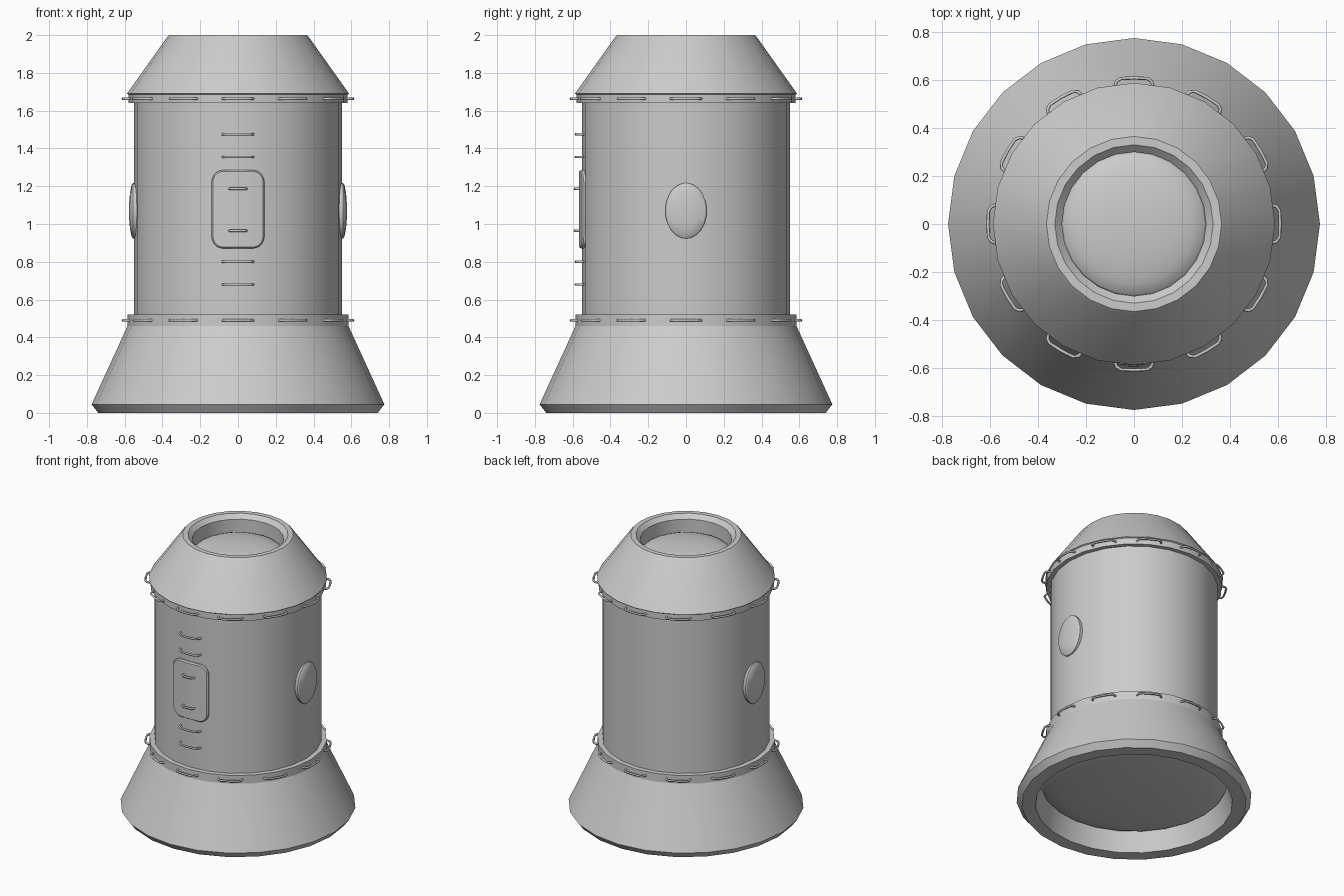
import bpy, bmesh
from math import sin, cos, pi, radians, sqrt

cube = bpy.data.objects.get("Cube")
if cube:
    bpy.data.objects.remove(cube, do_unlink=True)

grey = bpy.data.materials.new("hull_grey")
grey.use_nodes = True
COLOUR = (0.6, 0.6, 0.6, 1)
grey.diffuse_color = COLOUR
grey.node_tree.nodes["Principled BSDF"].inputs["Base Color"].default_value = COLOUR

BODY_R = 0.55


def finish(name, bm, angle=20):
    bmesh.ops.recalc_face_normals(bm, faces=bm.faces)
    mesh = bpy.data.meshes.new(name)
    bm.to_mesh(mesh)
    bm.free()
    mesh.materials.append(grey)
    obj = bpy.data.objects.new(name, mesh)
    bpy.context.collection.objects.link(obj)
    bpy.ops.object.select_all(action='DESELECT')
    obj.select_set(True)
    bpy.context.view_layer.objects.active = obj
    bpy.ops.object.shade_smooth_by_angle(angle=radians(angle))
    return obj


def bridge(bm, a, b):
    for i in range(len(a)):
        j = (i + 1) % len(a)
        bm.faces.new((a[i], a[j], b[j], b[i]))


def lathe(name, profile, sides=24, closed=False, cap_end=False):
    """Turn a list of (radius, height) around the z axis."""
    bm = bmesh.new()
    rings = [[bm.verts.new((r * cos(2 * pi * i / sides), r * sin(2 * pi * i / sides), z))
              for i in range(sides)] for r, z in profile]
    for a, b in zip(rings, rings[1:]):
        bridge(bm, a, b)
    if closed:
        bridge(bm, rings[-1], rings[0])
    if cap_end:
        bm.faces.new(rings[-1])
    return finish(name, bm)


def dome(name, radius, rim_z, rise):
    steps = 8
    pts = [(radius * cos(t * pi / 2 / steps), rim_z + rise * sin(t * pi / 2 / steps))
           for t in range(steps)]
    pts.append((0.01, rim_z + rise))
    return lathe(name, pts, cap_end=True)


# Main shells
lathe("body", [(BODY_R, 0.48), (BODY_R, 1.67)])
lathe("base_skirt", [(0.54, 0.52), (0.585, 0.52), (0.585, 0.46), (0.775, 0.045), (0.74, 0),
                     (0.65, 0), (0.61, 0.16), (0.54, 0.16)], closed=True)
lathe("top_cone", [(0.54, 1.64), (0.58, 1.64), (0.58, 1.685), (0.588, 1.69), (0.375, 1.99),
                   (0.365, 2.0), (0.33, 2.0), (0.30, 1.97), (0.30, 1.84)])
dome("upper_dome", 0.302, 1.86, 0.07)
dome("lower_dome", 0.612, 0.15, -0.08)


# Grab handles and ladder rungs as bent tubes
def handle_curve(name, half, depth):
    curve = bpy.data.curves.new(name, 'CURVE')
    curve.dimensions = '3D'
    curve.bevel_depth = 0.007
    curve.bevel_resolution = 1
    curve.use_fill_caps = True
    path = [(-1, 0), (-0.92, 0.6), (-0.7, 0.92), (0, 1), (0.7, 0.92), (0.92, 0.6), (1, 0)]
    spline = curve.splines.new('POLY')
    spline.points.add(len(path) - 1)
    for p, (u, v) in zip(spline.points, path):
        p.co = (u * half, -v * depth, 0, 1)
        p.radius = 1
    spline.use_smooth = True
    curve.materials.append(grey)
    return curve


def place(name, curve, radius, angle, z):
    obj = bpy.data.objects.new(name, curve)
    obj.location = (radius * sin(angle), -radius * cos(angle), z)
    obj.rotation_euler.z = angle
    bpy.context.collection.objects.link(obj)


ring_handle = handle_curve("ring_handle", 0.08, 0.038)
for level, z in (("lower", 0.49), ("upper", 1.663)):
    for i in range(12):
        place(f"{level}_ring_handle_{i + 1}", ring_handle, 0.571, i * pi / 6, z)

rung = handle_curve("ladder_rung", 0.08, 0.043)
for i, z in enumerate((0.68, 0.80, 1.355, 1.475)):
    place(f"ladder_rung_{i + 1}", rung, 0.54, 0, z)
hatch_grip = handle_curve("hatch_grip", 0.045, 0.028)
for i, z in enumerate((0.965, 1.187)):
    place(f"hatch_grip_{i + 1}", hatch_grip, 0.56, 0, z)


# Curved front hatch with rounded corners
def hatch_outline(inset):
    w, h, r, pts = 0.14 - inset, 0.208 - inset, 0.065 - inset, []
    for k, (sx, sz) in enumerate(((1, 1), (-1, 1), (-1, -1), (1, -1))):
        for s in range(6):
            a = k * pi / 2 + s * pi / 10
            pts.append((sx * (w - r) + r * cos(a), 1.078 + sz * (h - r) + r * sin(a)))
    return pts


bm = bmesh.new()
loops = []
for inset, radius in ((0, 0.535), (0, 0.559), (0.007, 0.566)):
    loops.append([bm.verts.new((x, -sqrt(radius ** 2 - x * x), z))
                  for x, z in hatch_outline(inset)])
for a, b in zip(loops, loops[1:]):
    bridge(bm, a, b)
# Fill the front in mirrored strips so it follows the hull
front = loops[-1]
n = len(front)
top = front[:n // 2]
bottom = front[n // 2:][::-1]
for i in range(len(top) - 1):
    bm.faces.new((top[i], top[i + 1], bottom[i + 1], bottom[i]))
bmesh.ops.subdivide_edges(bm, edges=[e for e in bm.edges if e.verts[0] in (top[5], bottom[5])
                                     and e.verts[1] in (top[6], bottom[6])
                                     or e.verts[1] in (top[5], bottom[5])
                                     and e.verts[0] in (top[6], bottom[6])], cuts=3)
for v in bm.verts:
    if abs(v.co.x) < 0.07 and v.co.y < -0.548:
        v.co.y = -sqrt(0.566 ** 2 - v.co.x ** 2)
finish("front_hatch", bm, 30)

# Oval side windows
for side, sx in (("left", 1), ("right", -1)):
    bm = bmesh.new()
    rings = []
    for scale, x in ((1, 0.53), (1, 0.556), (0.94, 0.563), (0.65, 0.572), (0.3, 0.576)):
        rings.append([bm.verts.new((sx * x, 0.11 * scale * cos(2 * pi * i / 32),
                                    1.07 + 0.147 * scale * sin(2 * pi * i / 32)))
                      for i in range(32)])
    for a, b in zip(rings, rings[1:]):
        bridge(bm, a, b)
    bm.faces.new(rings[-1])
    finish(f"{side}_window", bm, 30)
